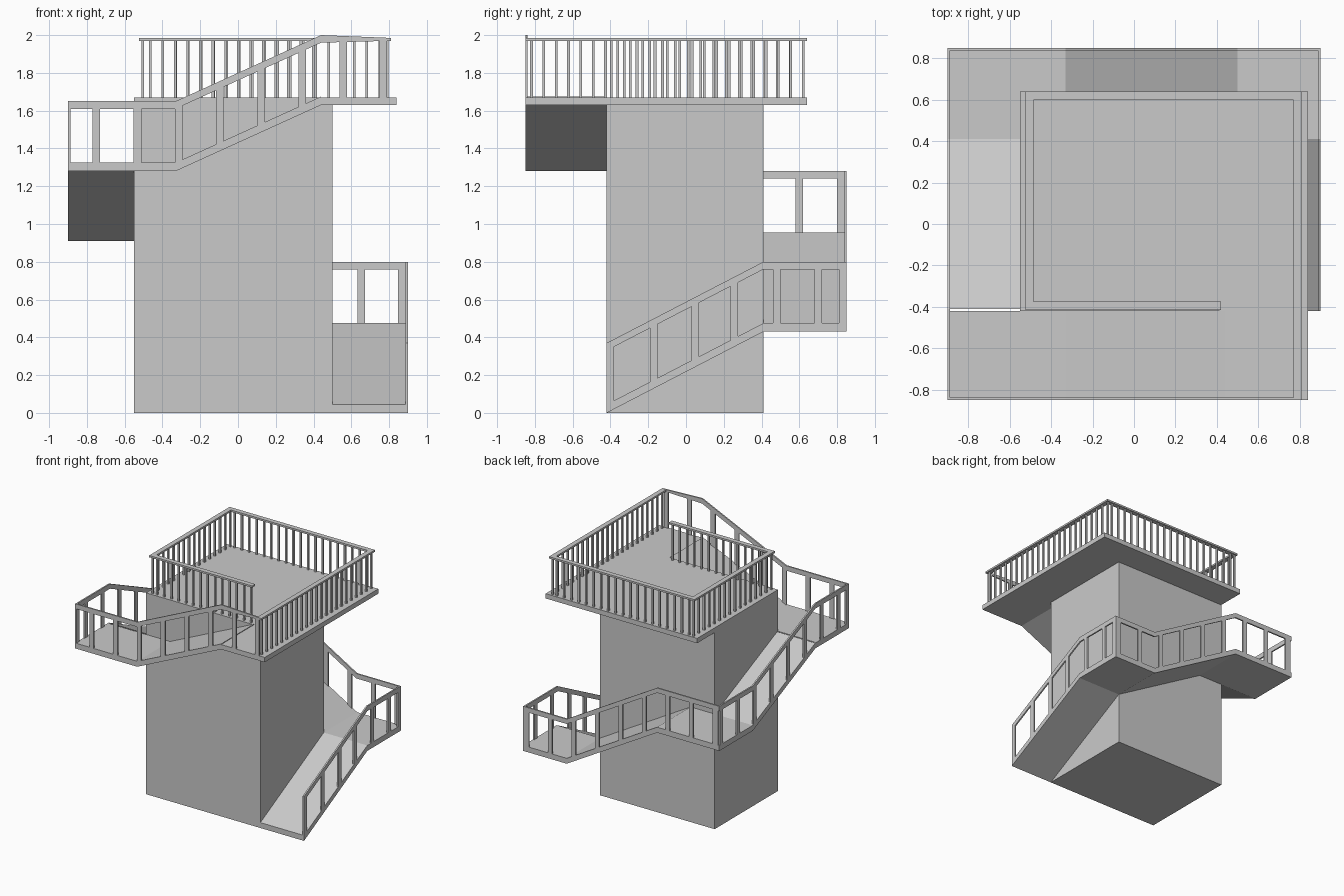
import bpy
import bmesh

cube = bpy.data.objects.get("Cube")
if cube:
    bpy.data.objects.remove(cube, do_unlink=True)

mat = bpy.data.materials.new("light_grey")
mat.use_nodes = True
grey = (0.59, 0.59, 0.59, 1)
mat.diffuse_color = grey
mat.node_tree.nodes["Principled BSDF"].inputs["Base Color"].default_value = grey

SLAB = 0.045    # walkway thickness
PANEL = 0.012   # railing panel thickness
POST = 0.04     # railing post and rail width


def prism(bm, profile, axis, a, b):
    """Extrude a 2D profile from a to b; x and y profiles are (s, z), z profiles are (x, y)."""
    def place(p, d):
        return {"x": (p[0], d, p[1]), "y": (d, p[0], p[1]), "z": (p[0], p[1], d)}[axis]
    low = [bm.verts.new(place(p, a)) for p in profile]
    high = [bm.verts.new(place(p, b)) for p in profile]
    bm.faces.new(low)
    bm.faces.new(high)
    n = len(profile)
    for i in range(n):
        j = (i + 1) % n
        bm.faces.new((low[i], low[j], high[j], high[i]))


def box(bm, x0, x1, y0, y1, z0, z1):
    prism(bm, [(x0, y0), (x1, y0), (x1, y1), (x0, y1)], "z", z0, z1)


def finish(name, bm):
    bmesh.ops.recalc_face_normals(bm, faces=bm.faces)
    mesh = bpy.data.meshes.new(name)
    bm.to_mesh(mesh)
    bm.free()
    mesh.materials.append(mat)
    obj = bpy.data.objects.new(name, mesh)
    bpy.context.collection.objects.link(obj)


def height(line, s):
    for (s0, z0), (s1, z1) in zip(line, line[1:]):
        if s <= s1:
            return z0 + (z1 - z0) * (s - s0) / (s1 - s0)
    return line[-1][1]


def band(bm, lower, upper, axis, a, b):
    prism(bm, lower + upper[::-1], axis, a, b)


def raised(line, dz):
    return [(s, z + dz) for s, z in line]


def walkway(name, line, axis, a, b):
    bm = bmesh.new()
    band(bm, line, raised(line, SLAB), axis, a, b)
    finish(name, bm)


def railing(name, line, axis, a, posts, sill=None, top=None, under=None):
    """Panel railing: sloping sill, handrail and upright posts along one line."""
    b = a + PANEL
    sill = sill or line
    top = top or raised(line, 0.37)
    under = under or raised(top, -POST)
    bm = bmesh.new()
    band(bm, sill, raised(sill, SLAB), axis, a, b)
    band(bm, under, top, axis, a, b)
    for s in posts:
        e = s + POST
        prism(bm, [(s, height(line, s) + POST), (e, height(line, e) + POST),
                   (e, height(under, e)), (s, height(under, s))], axis, a, b)
    finish(name, bm)


# Tower
bm = bmesh.new()
box(bm, -0.55, 0.5, -0.42, 0.41, 0, 1.63)
finish("tower", bm)

# Top platform with the stair arrival at its front left corner
bm = bmesh.new()
prism(bm, [(-0.55, -0.42), (0.44, -0.42), (0.44, -0.85), (0.84, -0.85),
           (0.84, 0.64), (-0.55, 0.64)], "z", 1.63, 1.67)
finish("platform", bm)

# Four ramps and their landings, winding round the tower
left = [(-0.42, 0), (0.41, 0.43), (0.85, 0.43)]
back = [(-0.888, 0.91), (-0.33, 0.91), (0.5, 0.43), (0.888, 0.43)]
right = [(-0.85, 1.28), (-0.41, 1.28), (0.41, 0.91), (0.85, 0.91)]
front = [(-0.888, 1.28), (-0.33, 1.28), (0.44, 1.63)]

walkway("left_ramp", left[:2] + [(0.838, 0.43)], "y", 0.5, 0.888)
walkway("back_ramp", back[:3], "x", 0.41, 0.838)
walkway("right_ramp", right[1:3], "y", -0.888, -0.55)
walkway("front_ramp", front, "x", -0.838, -0.42)

# Outer railings
railing("left_railing", left, "y", 0.888,
        [-0.42, -0.19, 0.03, 0.235, 0.46, 0.68, 0.81])
railing("back_railing", back, "x", 0.838,
        [0.848 - 0.22 * i * 0.98 for i in range(9)] + [-0.888])
railing("right_railing", right, "y", -0.9,
        [0.8 - 0.22 * i for i in range(8)] + [-0.85])
railing("front_railing", front + [(0.81, 1.63)], "x", -0.85,
        [-0.77 + 0.218 * i for i in range(7)] + [0.75], sill=front,
        top=raised(front, 0.37) + [(0.81, 1.985)],
        under=raised(front, 0.33) + [(0.81, 1.97)])

# Platform guard rails on thin balusters
GAP = 0.066
BAR = 0.014


def guard(name, x0, x1, y0, y1):
    bm = bmesh.new()
    box(bm, x0, x1, y0, y1, 1.97, 1.985)
    along_x = x1 - x0 > y1 - y0
    length = max(x1 - x0, y1 - y0) - POST
    count = round(length / GAP)
    for i in range(count + 1):
        step = length * i / count
        x = x0 + POST / 2 + (step if along_x else 0)
        y = y0 + POST / 2 + (0 if along_x else step)
        box(bm, x - BAR / 2, x + BAR / 2, y - BAR / 2, y + BAR / 2, 1.67, 1.97)
    finish(name, bm)


guard("front_guard", -0.485, 0.42, -0.415, -0.375)
guard("right_guard", -0.525, -0.485, -0.415, 0.64)
guard("back_guard", -0.485, 0.77, 0.6, 0.64)
guard("left_guard", 0.77, 0.81, -0.838, 0.64)
